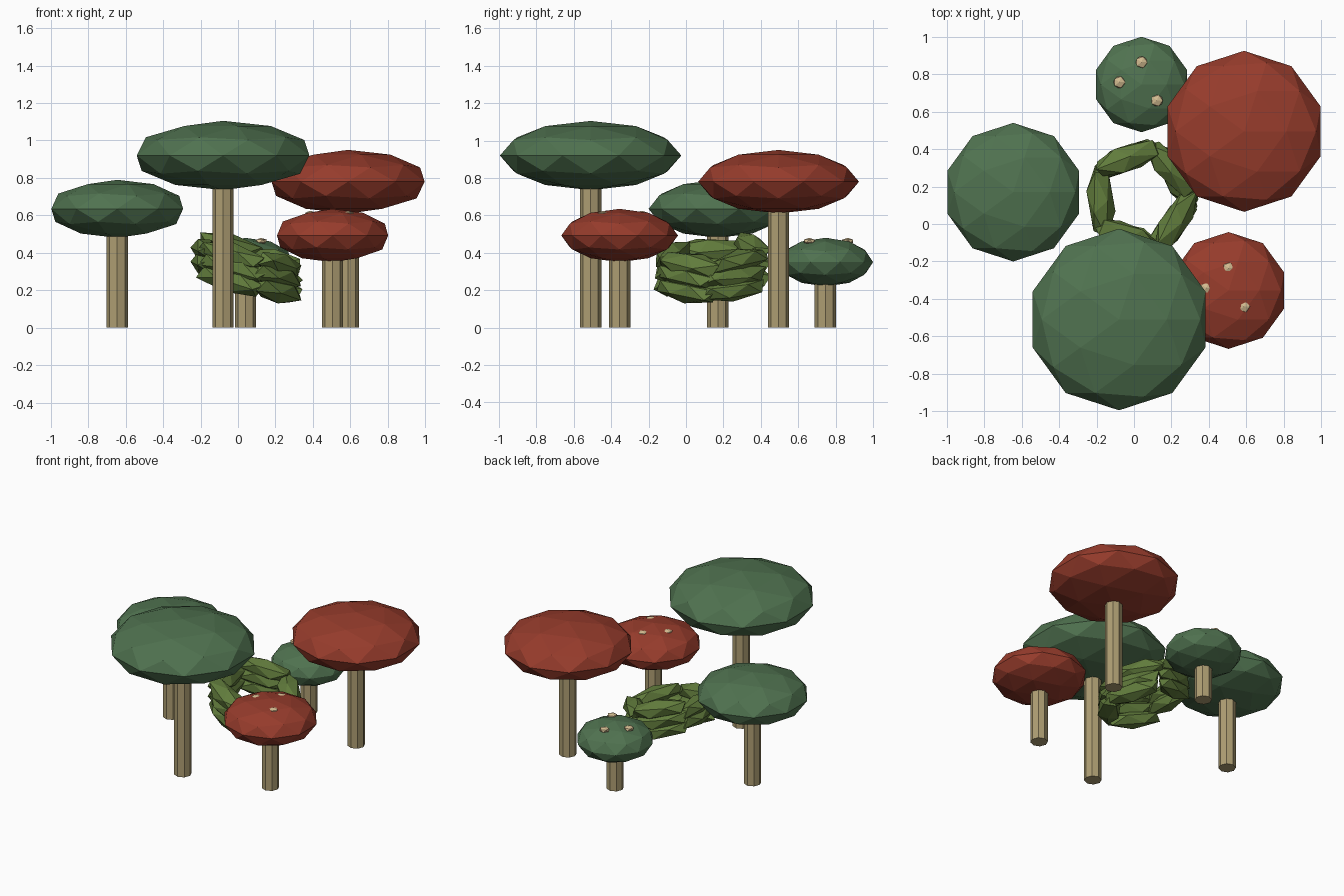
import bpy, math, random
from mathutils import Matrix, Vector

if "Cube" in bpy.data.objects:
    bpy.data.objects.remove(bpy.data.objects["Cube"])

random.seed(4)


def material(name, rgb):
    m = bpy.data.materials.new(name)
    m.diffuse_color = (*rgb, 1)
    m.use_nodes = True
    m.node_tree.nodes["Principled BSDF"].inputs["Base Color"].default_value = m.diffuse_color
    return m


GREEN = material("green_cap", (0.08, 0.17, 0.08))
RED = material("red_cap", (0.31, 0.045, 0.025))
STEM = material("stem_tan", (0.42, 0.34, 0.17))
SPOT = material("spot_cream", (0.65, 0.50, 0.28))
LEAF = material("leaf_green", (0.12, 0.20, 0.045))


def finish(name, mat):
    ob = bpy.context.object
    ob.name = name
    ob.data.materials.append(mat)
    return ob


def ball(name, loc, size, sub, mat):
    bpy.ops.mesh.primitive_ico_sphere_add(subdivisions=sub, radius=1, location=loc)
    ob = finish(name, mat)
    ob.scale = size
    return ob


def mushroom(name, x, y, radius, z0, z1, mat, spot_z=None):
    zc = (z0 + z1) / 2
    # Eight-sided stem reaching into the cap
    bpy.ops.mesh.primitive_cylinder_add(vertices=8, radius=0.057, depth=zc,
                                        location=(x, y, zc / 2))
    finish(name + "_stem", STEM)
    # Flattened faceted cap
    ball(name + "_cap", (x, y, zc), (radius, radius, (z1 - z0) / 2), 2, mat)
    # Three small spots around the crown
    if spot_z:
        for i, deg in enumerate((90, 174, 314)):
            a = math.radians(deg)
            ball(f"{name}_spot_{i + 1}",
                 (x + 0.119 * math.cos(a), y + 0.119 * math.sin(a), spot_z),
                 (0.035, 0.035, 0.018), 1, SPOT)


mushroom("left_mushroom", -0.645, 0.17, 0.37, 0.48, 0.79, GREEN)
mushroom("tall_mushroom", -0.08, -0.51, 0.485, 0.735, 1.105, GREEN)
mushroom("large_red_mushroom", 0.588, 0.495, 0.43, 0.61, 0.95, RED)
mushroom("small_red_mushroom", 0.505, -0.355, 0.312, 0.35, 0.635, RED, 0.607)
mushroom("small_green_mushroom", 0.04, 0.745, 0.255, 0.22, 0.48, GREEN, 0.462)

# Central nest: long faceted leaf lumps in a rising coil, tilted up to the left
centre = Vector((0.04, 0.14, 0.0))
tilt = Matrix.Rotation(math.radians(15), 4, 'Y')
count = 14
for i in range(count):
    t = i / (count - 1)
    a = math.radians(252 + 72 * i + random.uniform(-8, 8))
    z = 0.225 + 0.19 * t
    pos = Vector((0.225 * math.cos(a), 0.225 * math.sin(a), 0))
    ob = ball(f"nest_leaf_{i + 1}", (0, 0, 0), (1, 1, 1), 1, LEAF)
    ob.matrix_world = (Matrix.Translation(centre + Vector((0, 0, z))) @ tilt
                       @ Matrix.Translation(pos)
                       @ Matrix.Rotation(a + math.pi / 2, 4, 'Z')
                       @ Matrix.Rotation(random.uniform(-0.5, 0.5), 4, 'X')
                       @ Matrix.Diagonal((0.215, 0.08, 0.065, 1)))
